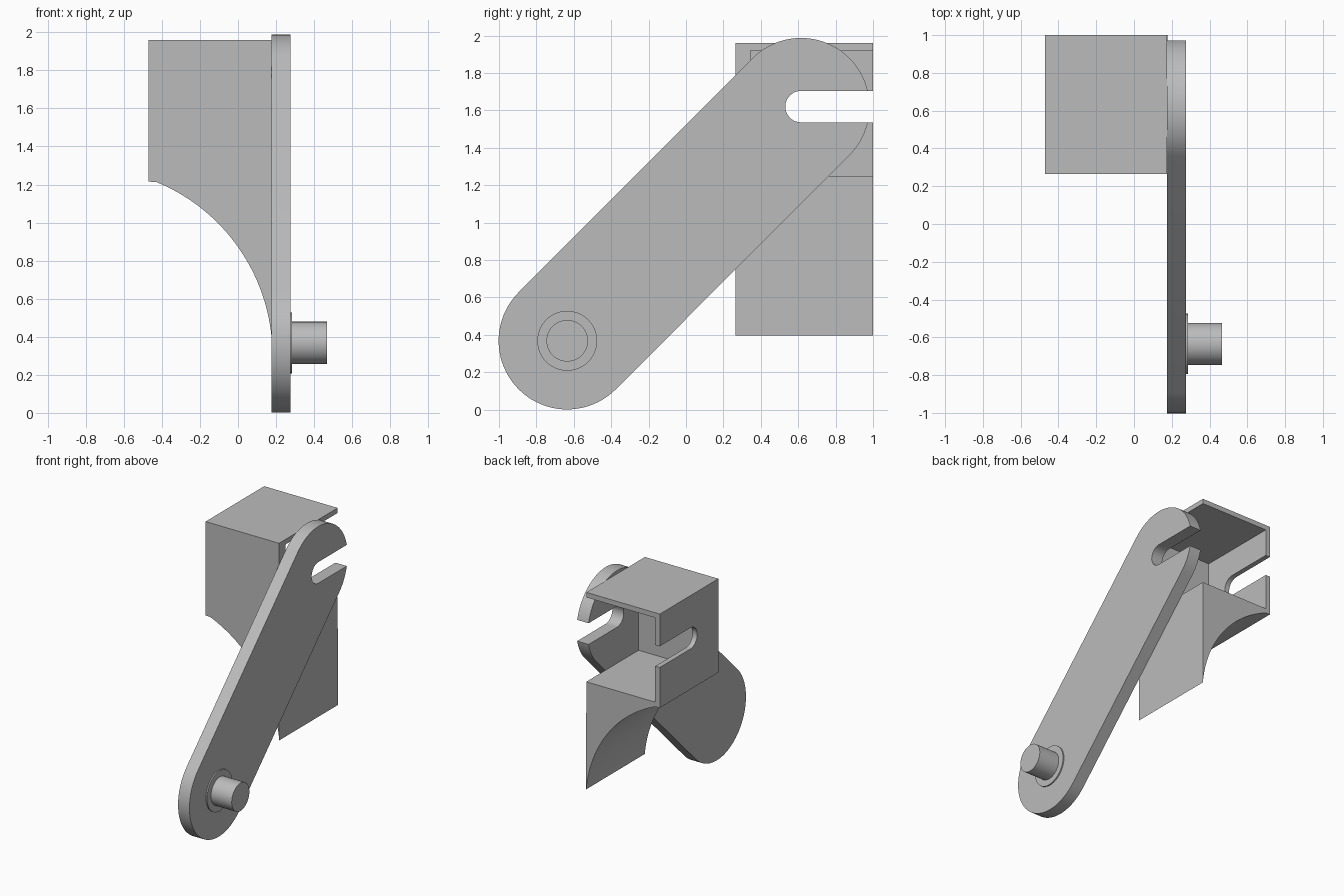
import bpy, bmesh
from math import cos, sin, pi, radians, atan2
from mathutils import Vector

cube = bpy.data.objects.get("Cube")
if cube:
    bpy.data.objects.remove(cube, do_unlink=True)

grey = bpy.data.materials.new("plain grey")
grey.use_nodes = True
colour = (0.5, 0.5, 0.5, 1)
grey.diffuse_color = colour
grey.node_tree.nodes["Principled BSDF"].inputs["Base Color"].default_value = colour


def arc(cx, cz, r, start, end, steps):
    """Points along a circular arc, angles in radians."""
    return [(cx + r * cos(start + (end - start) * i / steps),
             cz + r * sin(start + (end - start) * i / steps)) for i in range(steps + 1)]


def prism(name, profile, axis, low, high):
    """Extrude a closed profile along x (points are y, z) or y (points are x, z)."""
    bm = bmesh.new()
    place = (lambda p: (low, *p)) if axis == "x" else (lambda p: (p[0], low, p[1]))
    face = bm.faces.new([bm.verts.new(place(p)) for p in profile])
    moved = bmesh.ops.extrude_face_region(bm, geom=[face])["geom"]
    step = Vector((high - low, 0, 0)) if axis == "x" else Vector((0, high - low, 0))
    bmesh.ops.translate(bm, vec=step, verts=[g for g in moved if isinstance(g, bmesh.types.BMVert)])
    bmesh.ops.recalc_face_normals(bm, faces=bm.faces)
    mesh = bpy.data.meshes.new(name)
    bm.to_mesh(mesh)
    bm.free()
    mesh.materials.append(grey)
    obj = bpy.data.objects.new(name, mesh)
    bpy.context.collection.objects.link(obj)
    return obj


def activate(obj):
    bpy.ops.object.select_all(action="DESELECT")
    obj.select_set(True)
    bpy.context.view_layer.objects.active = obj


def cut(obj, cutter):
    mod = obj.modifiers.new("cut", "BOOLEAN")
    mod.operation, mod.solver, mod.object = "DIFFERENCE", "EXACT", cutter
    activate(obj)
    bpy.ops.object.modifier_apply(modifier=mod.name)


PIVOT = (-0.635, 0.368)   # lower end of the arm
SLOT = (0.615, 1.62)      # upper end of the arm
INNER, OUTER = 0.175, 0.275

# Slanted arm with rounded ends
tilt = atan2(SLOT[1] - PIVOT[1], SLOT[0] - PIVOT[0])
arm = prism("arm", arc(*SLOT, 0.367, tilt - pi / 2, tilt + pi / 2, 40)
            + arc(*PIVOT, 0.367, tilt + pi / 2, tilt + 3 * pi / 2, 40), "x", INNER, OUTER)

# Block with a concave underside
curve = arc(-0.803, 0.303, 0.984, radians(5.4), radians(67.7), 32)
housing = prism("housing", curve + [(-0.47, 1.215), (-0.47, 1.96), (INNER, 1.96)],
                "y", 0.265, 1.0)

# Pocket open to the back, closed at the side by the arm
pocket = prism("pocket_cutter", [(-0.43, 1.25), (0.4, 1.25), (0.4, 1.92), (-0.43, 1.92)],
               "y", 0.345, 1.2)
cut(housing, pocket)

# Open slot through arm and housing wall
slot = prism("slot_cutter", arc(*SLOT, 0.084, pi / 2, 3 * pi / 2, 24)
             + [(1.2, 1.536), (1.2, 1.704)], "x", -0.8, 0.6)
cut(arm, slot)
cut(housing, slot)
for cutter in (pocket, slot):
    bpy.data.objects.remove(cutter, do_unlink=True)

# Pivot pin on a thin collar
collar = prism("collar", arc(*PIVOT, 0.16, 0, 2 * pi * 47 / 48, 47), "x", OUTER, 0.285)
pin = prism("pin", arc(*PIVOT, 0.111, 0, 2 * pi * 47 / 48, 47), "x", 0.285, 0.467)

for obj in (arm, housing, collar, pin):
    activate(obj)
    bpy.ops.object.shade_smooth_by_angle(angle=radians(30))
